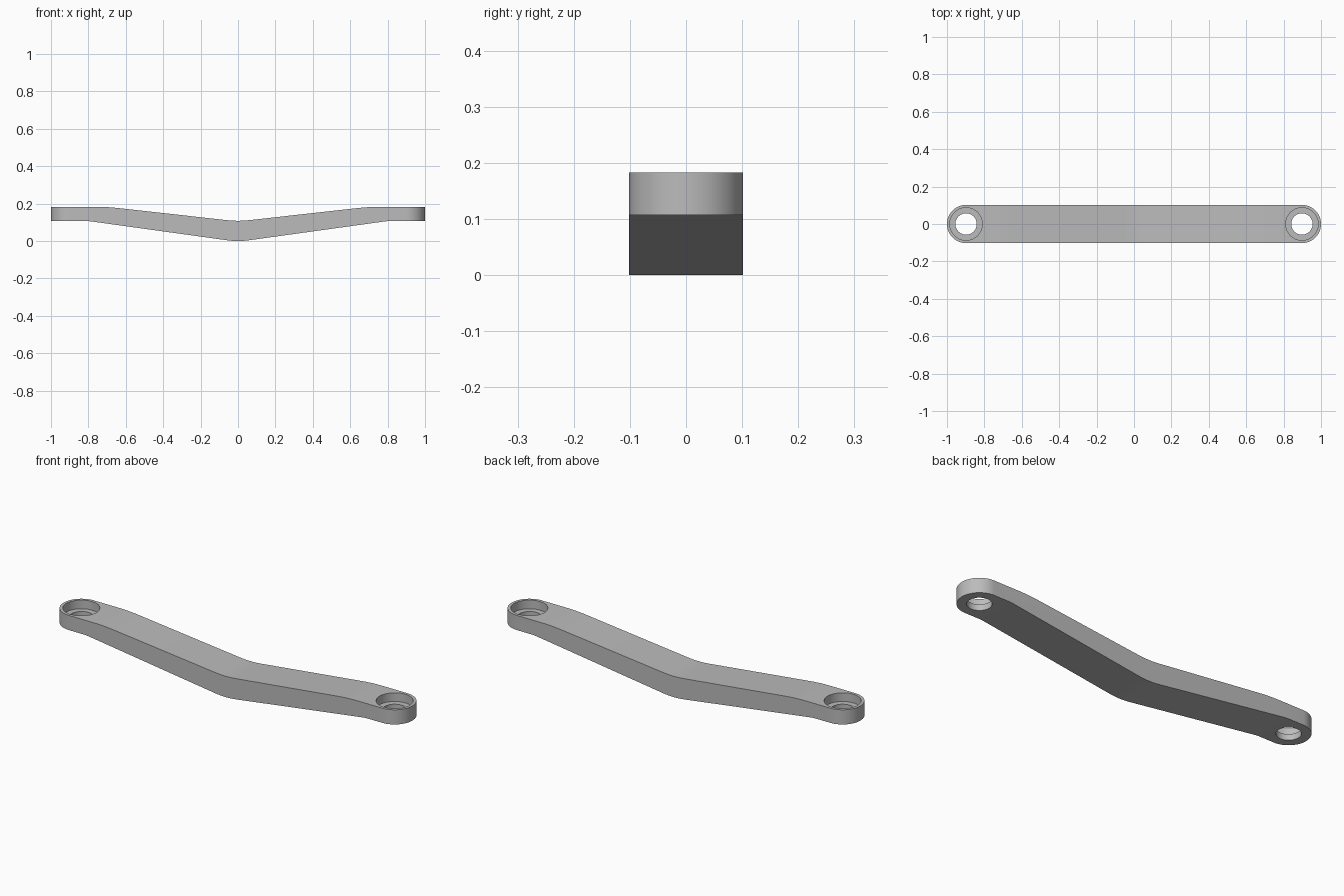
import bpy, bmesh, math
from mathutils import Vector

if "Cube" in bpy.data.objects:
    bpy.data.objects.remove(bpy.data.objects["Cube"])

R = 0.102             # half width and end radius
CX = 1 - R            # hole centre distance from the middle
Z_LOW, Z_TOP, Z_SEAT = 0.107, 0.183, 0.138

grey = bpy.data.materials.new("grey metal")
grey.diffuse_color = (0.5, 0.5, 0.5, 1)
grey.use_nodes = True
grey.node_tree.nodes["Principled BSDF"].inputs["Base Color"].default_value = grey.diffuse_color


def rounded(corners, steps=6):
    """Round each (x, z, trim) corner of a closed outline."""
    out = []
    for i, (x, z, trim) in enumerate(corners):
        p = Vector((x, z))
        if trim == 0:
            out.append(p)
            continue
        a, b = Vector(corners[i - 1][:2]), Vector(corners[(i + 1) % len(corners)][:2])
        s, e = p + (a - p).normalized() * trim, p + (b - p).normalized() * trim
        for k in range(steps + 1):
            t = k / steps
            out.append(s * (1 - t) ** 2 + p * 2 * t * (1 - t) + e * t * t)
    return out


def prism(name, points, direction):
    """Extrude a closed planar outline along a direction."""
    bm = bmesh.new()
    face = bm.faces.new([bm.verts.new(p) for p in points])
    ext = bmesh.ops.extrude_face_region(bm, geom=[face])
    moved = [v for v in ext["geom"] if isinstance(v, bmesh.types.BMVert)]
    bmesh.ops.translate(bm, verts=moved, vec=direction)
    bmesh.ops.recalc_face_normals(bm, faces=bm.faces)
    mesh = bpy.data.meshes.new(name)
    bm.to_mesh(mesh)
    bm.free()
    mesh.materials.append(grey)
    obj = bpy.data.objects.new(name, mesh)
    bpy.context.collection.objects.link(obj)
    return obj


def arc(cx, r, start, end, n):
    return [(cx + r * math.cos(start + (end - start) * k / n),
             r * math.sin(start + (end - start) * k / n)) for k in range(n + 1)]


def cut(target, cutter, operation):
    """Apply a boolean and discard the cutter."""
    mod = target.modifiers.new("cut", "BOOLEAN")
    mod.operation, mod.solver, mod.object = operation, "EXACT", cutter
    bpy.context.view_layer.objects.active = target
    bpy.ops.object.modifier_apply(modifier=mod.name)
    bpy.data.objects.remove(cutter)


# bent bar: side outline with softened bends
outline = rounded([
    (-1.1, Z_LOW, 0), (-0.80, Z_LOW, 0.02), (0, -0.004, 0.06), (0.80, Z_LOW, 0.02), (1.1, Z_LOW, 0),
    (1.1, Z_TOP, 0), (0.70, Z_TOP, 0.06), (0, 0.105, 0.06), (-0.70, Z_TOP, 0.06), (-1.1, Z_TOP, 0)])
bar = prism("link_arm", [(p.x, -0.2, p.y) for p in outline], (0, 0.4, 0))

# round both ends with a slot-shaped plan
plan = arc(CX, R, -math.pi / 2, math.pi / 2, 32) + arc(-CX, R, math.pi / 2, 1.5 * math.pi, 32)
cut(bar, prism("plan_cutter", [(x, y, -0.1) for x, y in plan], (0, 0, 0.5)), "INTERSECT")

# stepped holes: through bore and wider seat from the top
for side in (-1, 1):
    for radius, z in ((0.057, -0.1), (0.087, Z_SEAT)):
        ring = arc(side * CX, radius, 0, 2 * math.pi, 48)[:-1]
        cut(bar, prism("hole_cutter", [(x, y, z) for x, y in ring], (0, 0, 0.4)), "DIFFERENCE")

# stand on the ground
low = min(v.co.z for v in bar.data.vertices)
for v in bar.data.vertices:
    v.co.z -= low

# smooth curves, crisp edges
bpy.ops.object.select_all(action="DESELECT")
bar.select_set(True)
bpy.context.view_layer.objects.active = bar
bpy.ops.object.shade_smooth_by_angle(angle=math.radians(30))
